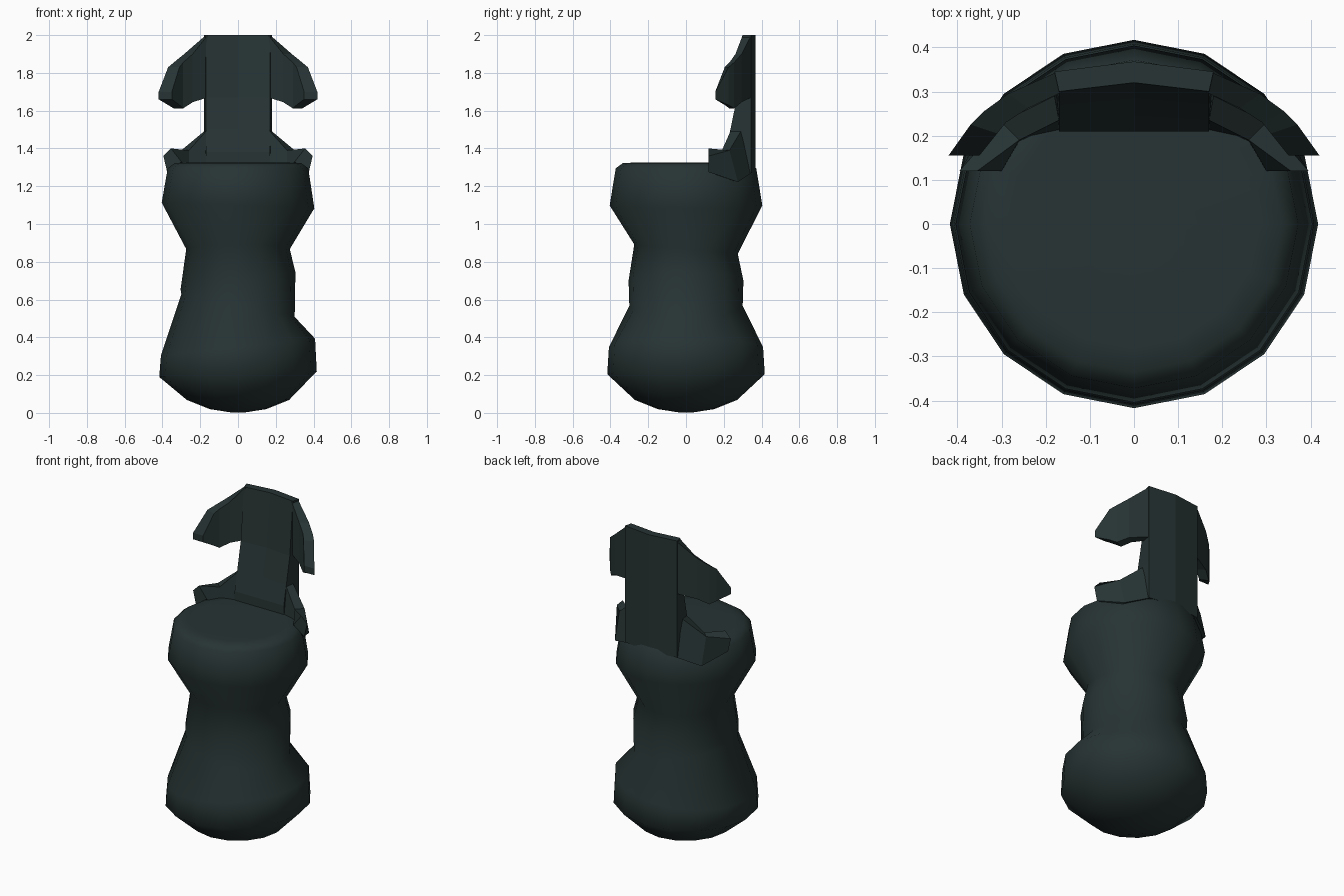
import bpy, bmesh
from math import sin, cos, tau

cube = bpy.data.objects.get("Cube")
if cube:
    bpy.data.objects.remove(cube)

mat = bpy.data.materials.new("dark slate green")
mat.use_nodes = True
colour = (0.02, 0.033, 0.033, 1)
mat.diffuse_color = colour
bsdf = mat.node_tree.nodes["Principled BSDF"]
bsdf.inputs["Base Color"].default_value = colour
bsdf.inputs["Roughness"].default_value = 0.8


def loft(name, rings, smooth=False):
    """Skin a stack of equal-length closed rings and cap both ends."""
    bm = bmesh.new()
    loops = [[bm.verts.new(p) for p in ring] for ring in rings]
    for a, b in zip(loops, loops[1:]):
        for i in range(len(a)):
            j = (i + 1) % len(a)
            bm.faces.new((a[i], a[j], b[j], b[i]))
    bm.faces.new(loops[0][::-1])
    bm.faces.new(loops[-1])
    bmesh.ops.recalc_face_normals(bm, faces=bm.faces)
    for f in bm.faces:
        f.smooth = smooth
    mesh = bpy.data.meshes.new(name)
    bm.to_mesh(mesh)
    bm.free()
    mesh.materials.append(mat)
    obj = bpy.data.objects.new(name, mesh)
    bpy.context.collection.objects.link(obj)
    return obj


# Grip body: radius, height, sideways tilt, front-to-back tilt of each ring
profile = [
    (0.04, 0.003, 0, 0), (0.15, 0.02, 0, 0), (0.27, 0.068, 0, 0),
    (0.417, 0.205, 0.015, 0), (0.408, 0.348, 0.045, 0),
    (0.300, 0.568, -0.06, 0), (0.304, 0.70, 0.045, 0),
    (0.274, 0.867, 0, -0.025), (0.404, 1.098, -0.015, 0),
    (0.372, 1.295, 0, 0), (0.335, 1.322, 0, 0), (0.28, 1.325, 0, 0),
    (0.1, 1.325, 0, 0),
]
SIDES = 16
body = []
for r, z, tx, ty in profile:
    angles = [tau * i / SIDES for i in range(SIDES)]
    body.append([(r * cos(a), r * sin(a), z + tx * cos(a) + ty * sin(a)) for a in angles])
loft("grip_body", body, smooth=True)

# Upright back plate, thickening toward its foot: height, inner face y, bow
spine = []
for z, y, bow in [(1.27, 0.21, 0), (1.38, 0.21, 0), (1.5, 0.235, 0.01),
                  (1.67, 0.27, 0.015), (2.0, 0.30, 0.02)]:
    spine.append([(-0.18, 0.345, z), (-0.17, y, z), (0, y + bow, z),
                  (0.17, y, z), (0.18, 0.345, z), (0, 0.368, z)])
loft("back_plate", spine)

# Curved side pieces as columns: outer x, y, inner x, y, bottom z, top z
wing = [(0.17, 0.346, 0.16, 0.30, 1.67, 2.0), (0.285, 0.295, 0.24, 0.262, 1.645, 1.9),
        (0.34, 0.255, 0.29, 0.23, 1.612, 1.855), (0.37, 0.225, 0.31, 0.205, 1.63, 1.83),
        (0.42, 0.155, 0.35, 0.155, 1.66, 1.70)]
for side, word in ((1, "left"), (-1, "right")):
    loft(word + "_upper_wing", [
        [(side * ox, oy, zb), (side * ox, oy, zt),
         (side * ix, iy, zt), (side * ix, iy, zb)]
        for ox, oy, ix, iy, zb, zt in wing])

    # Lower hook wraps forward around the rim of the grip
    hook = [
        [(0.17, 0.346, 1.27), (0.18, 0.29, 1.49), (0.17, 0.235, 1.49), (0.16, 0.21, 1.28)],
        [(0.30, 0.275, 1.222), (0.30, 0.23, 1.39), (0.26, 0.19, 1.39), (0.26, 0.185, 1.25)],
        [(0.375, 0.12, 1.275), (0.395, 0.12, 1.36), (0.355, 0.12, 1.40), (0.30, 0.12, 1.33)],
    ]
    loft(word + "_lower_hook", [[(side * x, y, z) for x, y, z in ring] for ring in hook])
